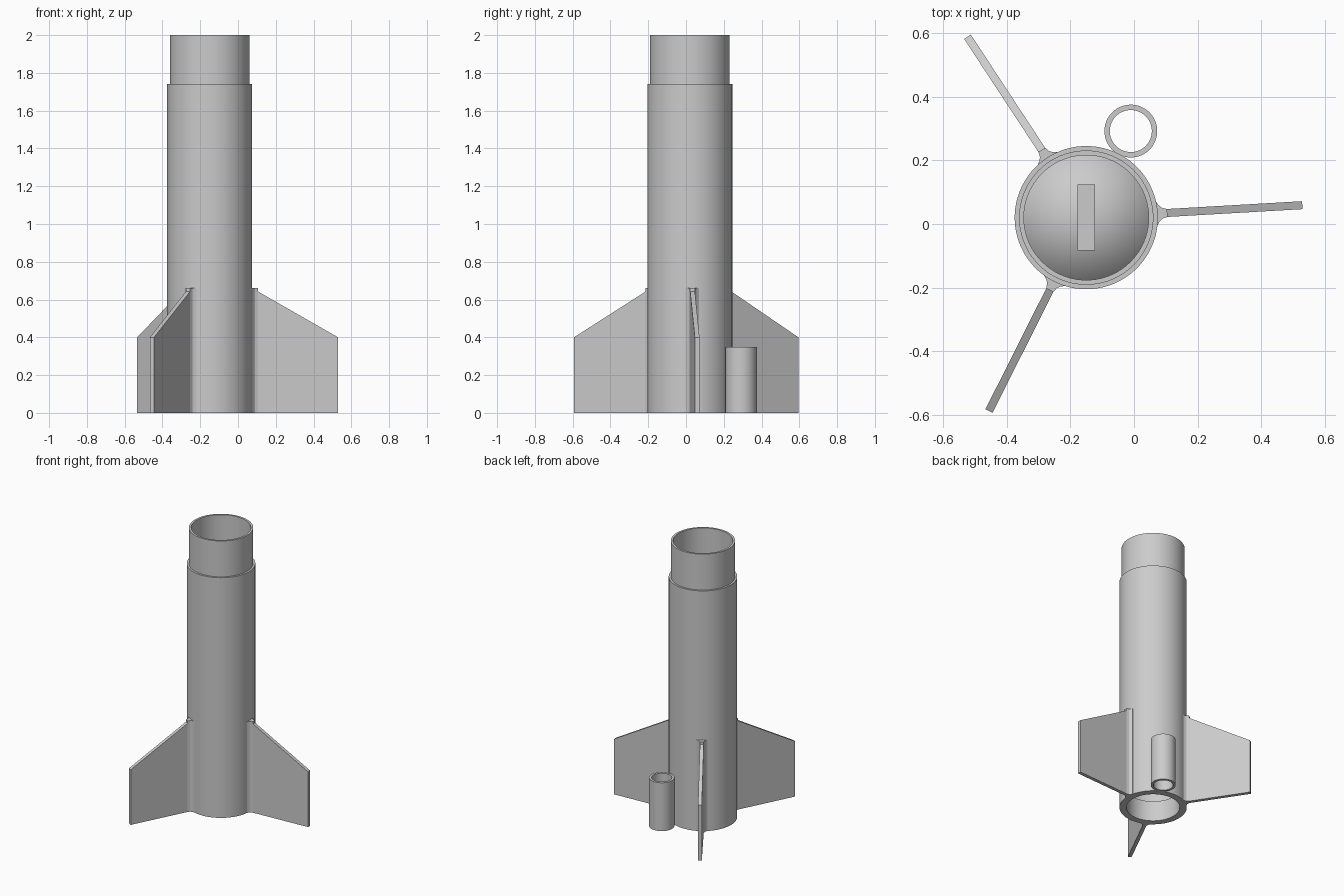
import bpy, bmesh, math
from mathutils import Matrix, Vector

cube = bpy.data.objects.get("Cube")
if cube:
    bpy.data.objects.remove(cube, do_unlink=True)

CENTRE = Vector((-0.15, 0.02, 0))
BODY_R = 0.225
FIN_TOP = 0.66

grey = bpy.data.materials.new("light_grey")
grey.use_nodes = True
colour = (0.6, 0.6, 0.6, 1)
grey.diffuse_color = colour
grey.node_tree.nodes["Principled BSDF"].inputs["Base Color"].default_value = colour


def finish(name, bm, matrix):
    """Turn a bmesh into a named, shaded object."""
    bmesh.ops.remove_doubles(bm, verts=bm.verts, dist=1e-5)
    bmesh.ops.recalc_face_normals(bm, faces=bm.faces)
    mesh = bpy.data.meshes.new(name)
    bm.to_mesh(mesh)
    bm.free()
    mesh.materials.append(grey)
    obj = bpy.data.objects.new(name, mesh)
    bpy.context.collection.objects.link(obj)
    obj.matrix_world = matrix
    bpy.ops.object.select_all(action="DESELECT")
    obj.select_set(True)
    bpy.context.view_layer.objects.active = obj
    bpy.ops.object.shade_smooth_by_angle(angle=math.radians(25))
    return obj


def lathe(name, profile, position, steps, closed=False):
    """Revolve (radius, height) points about the vertical axis."""
    bm = bmesh.new()
    verts = [bm.verts.new((r, 0, z)) for r, z in profile]
    pairs = list(zip(verts, verts[1:]))
    if closed:
        pairs.append((verts[-1], verts[0]))
    edges = [bm.edges.new(p) for p in pairs]
    bmesh.ops.spin(bm, geom=verts + edges, cent=(0, 0, 0), axis=(0, 0, 1),
                   angle=math.tau, steps=steps, use_duplicate=False)
    return finish(name, bm, Matrix.Translation(position))


def prism(name, outline, offset, matrix):
    """Extrude a flat outline along an offset."""
    bm = bmesh.new()
    face = bm.faces.new([bm.verts.new(p) for p in outline])
    new = bmesh.ops.extrude_face_region(bm, geom=[face])["geom"]
    moved = [v for v in new if isinstance(v, bmesh.types.BMVert)]
    bmesh.ops.translate(bm, verts=moved, vec=offset)
    return finish(name, bm, matrix)


# Body tube with shoulder, inner cone bulkhead and motor chamber
lathe("body_tube", [
    (0, 0.62), (0.195, 0.62), (0.195, 0.15), (0.178, 0.15), (0.178, 0),
    (BODY_R, 0), (BODY_R, 1.74), (0.211, 1.74), (0.211, 2),
    (0.196, 2), (0.196, 0.66), (0, 0.86)], CENTRE, 96)

# Cord anchor bar across the inner cone
prism("cord_anchor", [(-0.027, -0.104, 0.7), (0.027, -0.104, 0.7),
                      (0.027, 0.104, 0.7), (-0.027, 0.104, 0.7)],
      (0, 0, 0.2), Matrix.Translation(CENTRE))

# Launch lug touching the body at the back
lathe("launch_lug", [(0.083, 0), (0.083, 0.35), (0.066, 0.35), (0.066, 0)],
      (-0.01, 0.292, 0), 64, closed=True)

# Three fins with concave root fillets
half = 0.0125
curve = [(0.215, 0.037), (0.222, 0.037), (0.229, 0.026), (0.239, 0.017), (0.255, half)]
fillet = curve + [(r, -w) for r, w in reversed(curve)]
for i in range(3):
    place = Matrix.Translation(CENTRE) @ Matrix.Rotation(math.radians(3.3 + 120 * i), 4, "Z")
    prism(f"fin_{i + 1}", [(0.215, -half, 0), (0.68, -half, 0), (0.68, -half, 0.4),
                           (BODY_R, -half, FIN_TOP), (0.215, -half, FIN_TOP)],
          (0, 2 * half, 0), place)
    prism(f"fin_fillet_{i + 1}", [(r, w, 0) for r, w in fillet], (0, 0, FIN_TOP), place)
